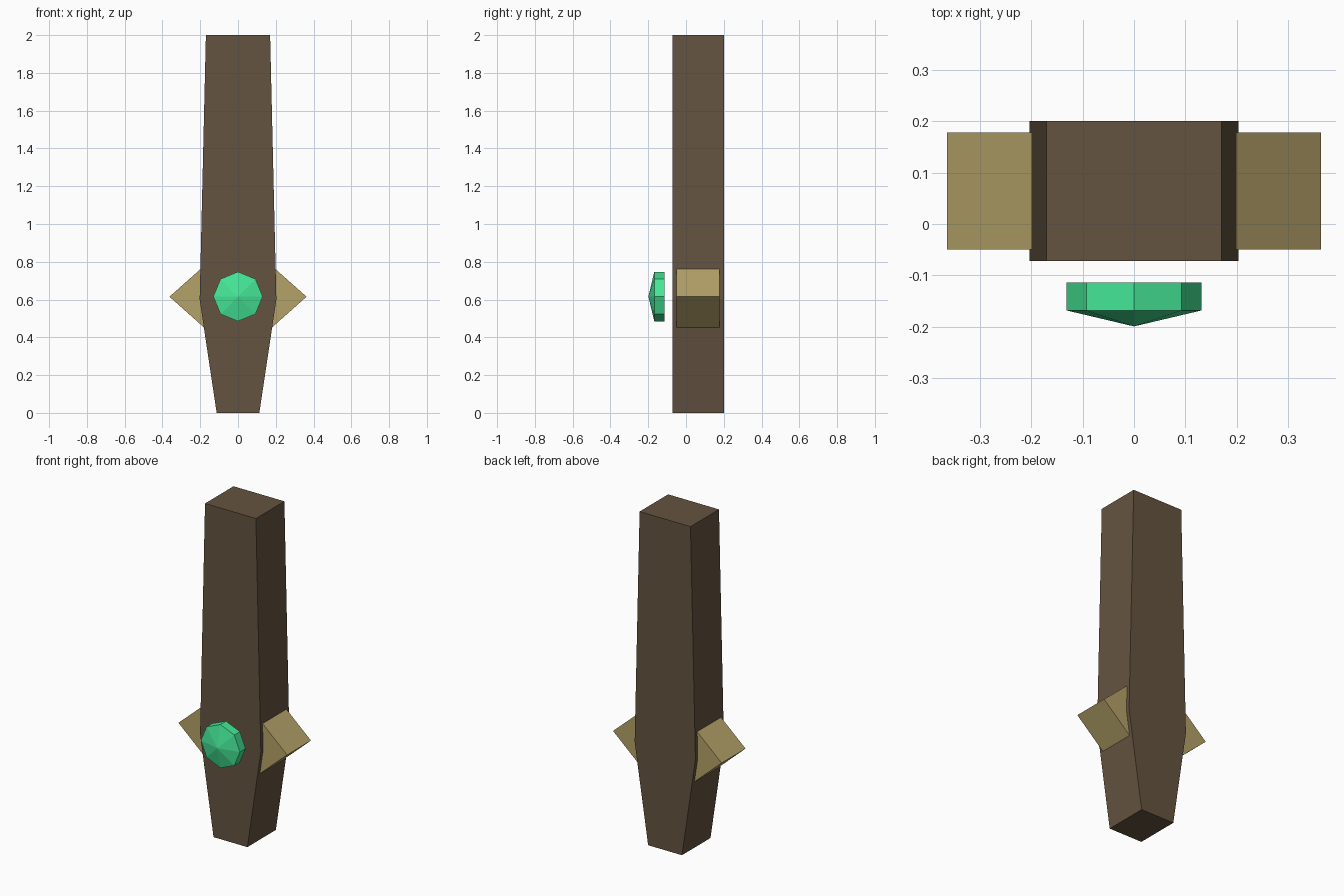
import bpy, bmesh
from math import sin, cos, pi

if "Cube" in bpy.data.objects:
    bpy.data.objects.remove(bpy.data.objects["Cube"])


def make_object(name, bm, color):
    bmesh.ops.recalc_face_normals(bm, faces=bm.faces)
    mesh = bpy.data.meshes.new(name)
    bm.to_mesh(mesh)
    bm.free()
    mat = bpy.data.materials.new(name + "_color")
    mat.diffuse_color = (*color, 1)
    mat.use_nodes = True
    mat.node_tree.nodes["Principled BSDF"].inputs["Base Color"].default_value = mat.diffuse_color
    mesh.materials.append(mat)
    obj = bpy.data.objects.new(name, mesh)
    bpy.context.collection.objects.link(obj)
    return obj


def prism(profile, y0, y1):
    """Extrude an xz outline along y; returns the bmesh and its front face."""
    bm = bmesh.new()
    front = bm.faces.new([bm.verts.new((x, y0, z)) for x, z in profile])
    back = [bm.verts.new((x, y1, z)) for x, z in profile]
    bm.faces.new(back[::-1])
    n = len(back)
    for i in range(n):
        j = (i + 1) % n
        bm.faces.new((front.verts[i], back[i], back[j], front.verts[j]))
    return bm, front


# Tapered wooden grip: half outline, mirrored
half = [(0.113, 0), (0.203, 0.6), (0.17, 2)]
outline = half + [(-x, z) for x, z in reversed(half)]
make_object("grip", prism(outline, -0.072, 0.2)[0], (0.13, 0.088, 0.052))

# Diamond guard passing through the grip
guard = [(0.363, 0.615), (0, 0.938), (-0.363, 0.615), (0, 0.292)]
make_object("guard", prism(guard, -0.05, 0.178)[0], (0.46, 0.36, 0.14))

# Eight-sided gem with a shallow pointed front
ring = [(0.131 * cos(i * pi / 4), 0.616 + 0.131 * sin(i * pi / 4)) for i in range(8)]
bm, front = prism(ring, -0.168, -0.114)
tip = bmesh.ops.poke(bm, faces=[front])["verts"][0]
tip.co.y = -0.199
make_object("gem", bm, (0.06, 0.8, 0.31))
